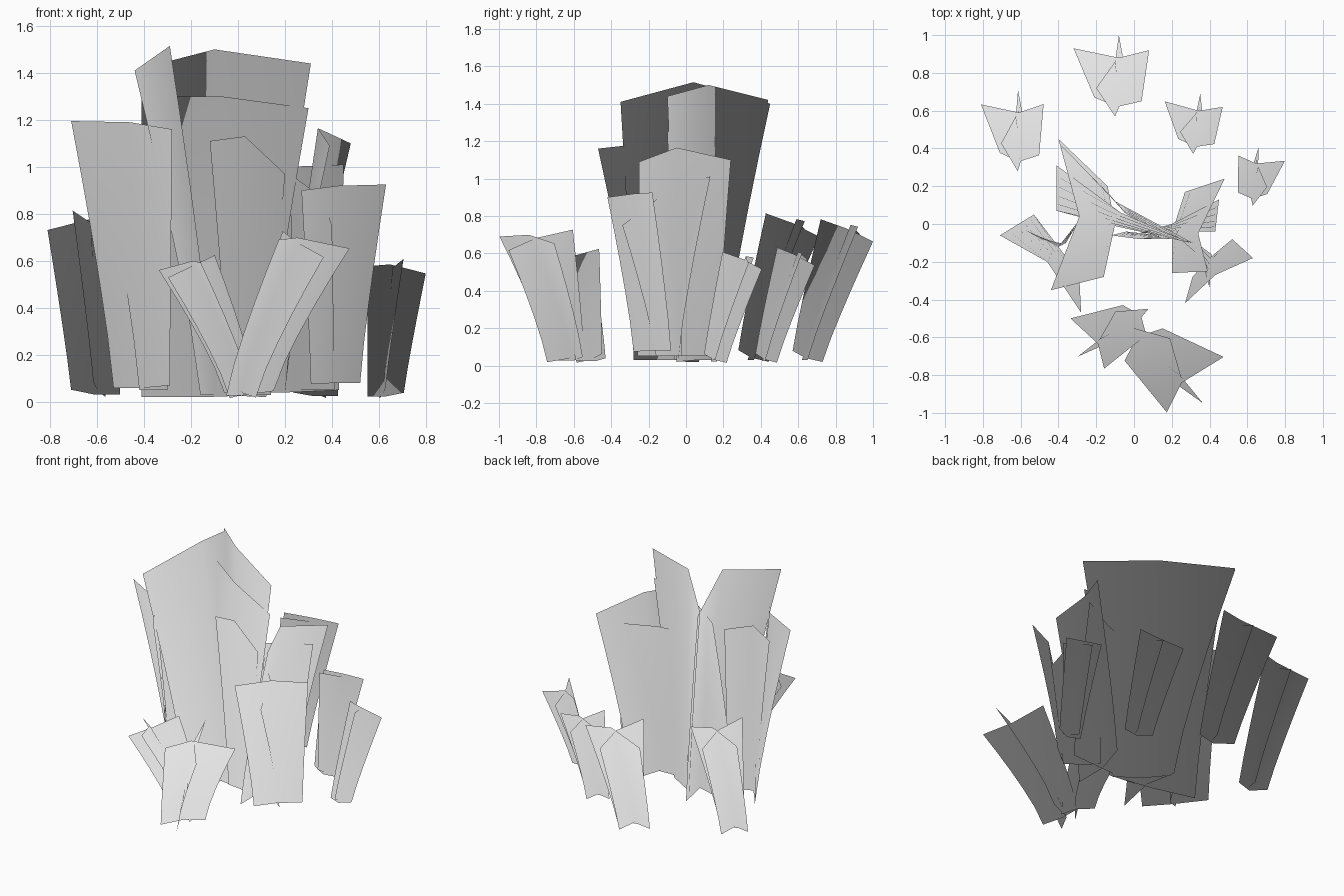
import bpy, math
from mathutils import Vector, Matrix

mat = bpy.data.materials.new("pale_grey")
mat.diffuse_color = (0.8, 0.8, 0.8, 1)
ROWS = 5


def card(verts, faces, base, top, bend):
    """Folded grass card: three columns that bow outward as they rise."""
    start = len(verts)
    for r in range(ROWS + 1):
        t = r / ROWS
        for b, p in zip(base, top):
            k = t ** bend
            verts.append((b[0] + (p[0] - b[0]) * k, b[1] + (p[1] - b[1]) * k,
                          b[2] + (p[2] - b[2]) * t))
    for r in range(ROWS):
        for c in range(2):
            i = start + r * 3 + c
            faces.append((i, i + 1, i + 4, i + 3))


def build(name, cards, bend=1.2):
    verts, faces = [], []
    for base, top in cards:
        card(verts, faces, base, top, bend)
    me = bpy.data.meshes.new(name)
    me.from_pydata([tuple(v) for v in verts], [], faces)
    me.materials.append(mat)
    me.shade_smooth()
    # foliage normals: mostly up, fanning outward
    me.normals_split_custom_set_from_vertices(
        [Vector((v[0] * .45 + .06, v[1] * .45 - .07, 1)).normalized() for v in verts])
    ob = bpy.data.objects.new(name, me)
    bpy.context.collection.objects.link(ob)


# Small tuft: two crossed cards leaning toward local +y
WIDE = ([(-.12, .02, .05), (0, -.03, .03), (.13, 0, .03)],
        [(-.23, .28, .71), (.01, .23, .76), (.17, .27, .75)])
CROSS = ([(-.01, -.08, .08), (.02, -.01, .04), (.06, .08, .02)],
         [(-.11, .07, .79), (-.01, .21, .74), (.01, .35, .67)])


def tuft(name, x, y, turn, wide, deep, high, bend=1.1):
    m = Matrix.Translation((x, y, 0)) @ Matrix.Rotation(math.radians(turn), 4, 'Z') \
        @ Matrix.Diagonal((wide, deep, high, 1))
    build(name, [([m @ Vector(p) for p in b], [m @ Vector(p) for p in t])
                 for b, t in (WIDE, CROSS)], bend)


tuft("tuft_back", -.09, .65, 0, 1, 1, .99)
tuft("tuft_back_left", -.61, .36, 2, .83, 1.0, 1.03)
tuft("tuft_back_right", .325, .43, -4, .77, .74, .8)
tuft("tuft_right", .63, .155, -8, -.62, .72, .77)
tuft("tuft_front_left", .01, -.50, 122, -.8, 1.05, .79, 1.2)
tuft("tuft_front", .045, -.625, -134, 1.05, 1.3, .92, 1.2)

# Tall middle clump
build("tall_clump", [
    ([(-.14, .17, .03), (-.05, .06, .03), (.12, -.05, .02)],
     [(-.41, .44, 1.42), (-.1, .12, 1.5), (.31, -.1, 1.44)]),
    ([(-.16, -.28, .03), (-.1, 0, .03), (-.14, .2, .03)],
     [(-.44, -.35, 1.41), (-.29, .04, 1.515), (-.4, .45, 1.4)]),
    ([(-.41, .07, .02), (-.15, 0, .02), (.12, -.06, .03)],
     [(-.41, .31, 1.3), (-.07, .06, 1.3), (.3, -.1, 1.25)])])

# Right middle clump
build("middle_clump", [
    ([(.2, -.26, .05), (.2, -.05, .05), (.27, .17, .05)],
     [(.39, -.25, 1.09), (.34, -.05, 1.165), (.48, .24, 1.1)]),
    ([(.0, -.05, .04), (.2, -.04, .04), (.43, -.04, .05)],
     [(-.01, -.06, .98), (.2, .0, 1.0), (.45, .13, 1.01)]),
    ([(-.04, -.04, .03), (.05, -.05, .03), (.14, -.06, .03)],
     [(-.12, -.06, 1.11), (.03, -.08, 1.13), (.2, -.08, .97)])])

# Left clump
build("left_clump", [
    ([(-.53, .05, .06), (-.4, -.12, .06), (-.29, -.27, .07)],
     [(-.71, -.06, 1.195), (-.46, -.2, 1.19), (-.28, -.47, 1.16)]),
    ([(-.3, 0, .05), (-.36, -.1, .05), (-.42, -.12, .05)],
     [(-.29, .02, 1.12), (-.4, -.12, 1.12), (-.58, -.03, 1.1)])])

# Right clump
build("right_clump", [
    ([(.52, -.08, .08), (.4, -.18, .08), (.31, -.28, .075)],
     [(.63, -.18, .925), (.43, -.27, .92), (.27, -.42, .9)]),
    ([(.24, -.02, .05), (.33, -.1, .05), (.41, -.16, .05)],
     [(.22, -.06, .97), (.36, -.18, .87), (.4, -.34, .75)])])
